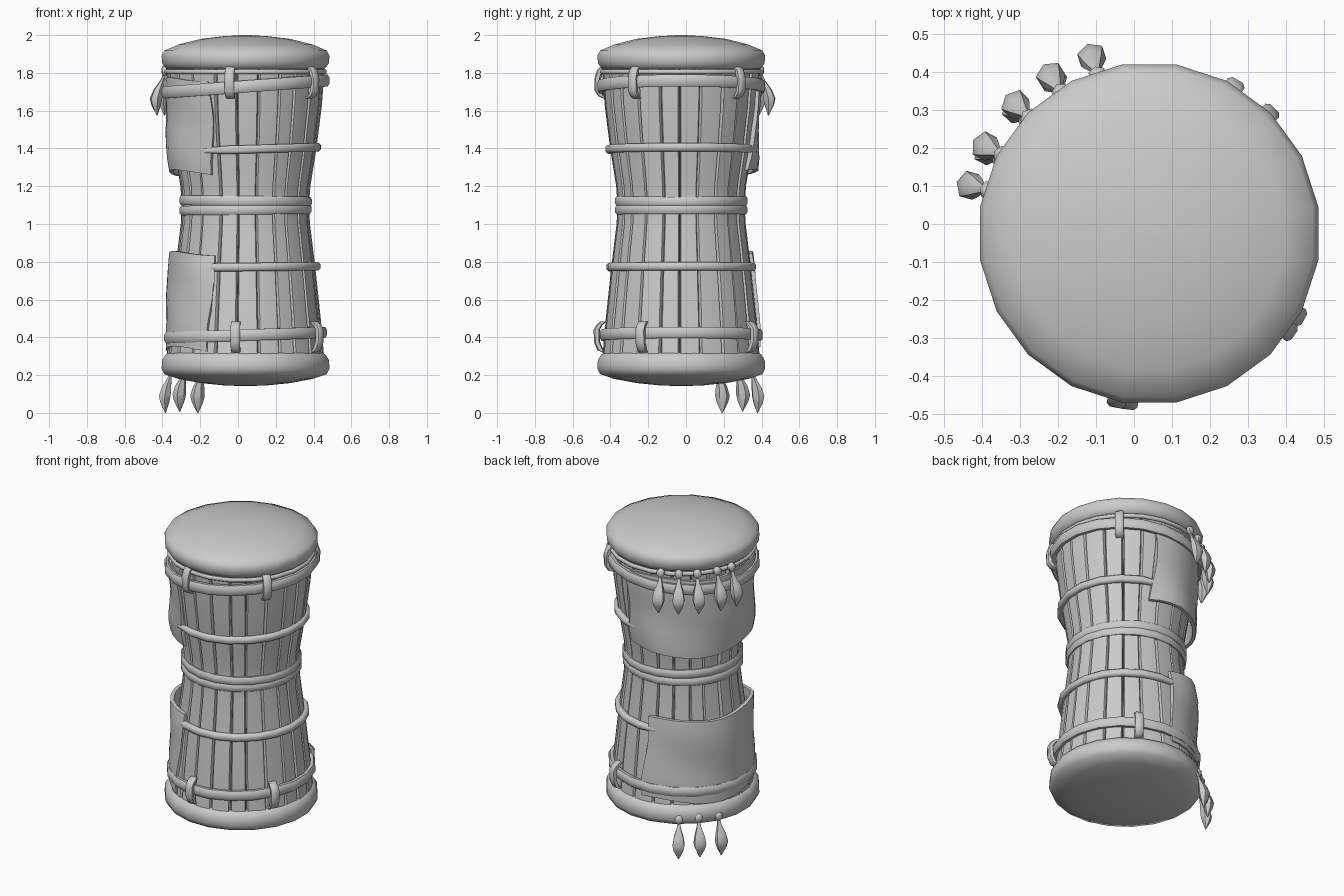
import bpy
import bmesh
import random
from math import sin, cos, pi, radians
from mathutils import Vector

random.seed(4)
if "Cube" in bpy.data.objects:
    bpy.data.objects.remove(bpy.data.objects["Cube"], do_unlink=True)

CX, CY = 0.04, -0.025      # drum axis
SIDES = 20

grey = bpy.data.materials.new("plain grey")
grey.use_nodes = True
COLOUR = (0.6, 0.6, 0.6, 1)
grey.diffuse_color = COLOUR
grey.node_tree.nodes["Principled BSDF"].inputs["Base Color"].default_value = COLOUR


def polar(r, deg, z):
    a = radians(deg)
    return Vector((CX + r * cos(a), CY + r * sin(a), z))


def loft(name, sections, closed=False, angle=35):
    """Skin a list of equal rings; cap the ends unless the loop is closed."""
    bm = bmesh.new()
    rings = [[bm.verts.new(p) for p in ring] for ring in sections]
    pairs = list(zip(rings, rings[1:]))
    if closed:
        pairs.append((rings[-1], rings[0]))
    n = len(rings[0])
    for a, b in pairs:
        for i in range(n):
            j = (i + 1) % n
            bm.faces.new((a[i], a[j], b[j], b[i]))
    if not closed:
        bm.faces.new(rings[0])
        bm.faces.new(rings[-1])
    bmesh.ops.recalc_face_normals(bm, faces=bm.faces)
    mesh = bpy.data.meshes.new(name)
    bm.to_mesh(mesh)
    bm.free()
    mesh.materials.append(grey)
    obj = bpy.data.objects.new(name, mesh)
    bpy.context.collection.objects.link(obj)
    bpy.ops.object.select_all(action="DESELECT")
    obj.select_set(True)
    bpy.context.view_layer.objects.active = obj
    bpy.ops.object.shade_smooth_by_angle(angle=radians(angle))
    return obj


# Hourglass body: (z, radius) profile
BODY = [(0.27, 0.415), (0.5, 0.395), (0.78, 0.365), (1.0, 0.338), (1.1, 0.333),
        (1.2, 0.34), (1.4, 0.372), (1.62, 0.4), (1.85, 0.418)]


def body(z):
    for (z0, r0), (z1, r1) in zip(BODY, BODY[1:]):
        if z <= z1:
            return r0 + (r1 - r0) * (z - z0) / (z1 - z0)
    return BODY[-1][1]


# Wooden staves with narrow grooves between them
COUNT = 22
step = 360 / COUNT
edges = [i * step + random.uniform(-2.5, 2.5) for i in range(COUNT)]
edges.append(edges[0] + 360)
for i in range(COUNT):
    a0, a1 = edges[i], edges[i + 1]
    mid = (a0 + a1) / 2
    lift = random.uniform(-0.004, 0.006)
    rings = []
    for z, r in BODY:
        r += lift
        rings.append([polar(r - 0.05, a0, z), polar(r - 0.012, a0 + 0.2, z),
                      polar(r, a0 + 1.2, z), polar(r, mid, z), polar(r, a1 - 1.2, z),
                      polar(r - 0.012, a1 - 0.2, z), polar(r - 0.05, a1, z)])
    loft(f"stave_{i + 1}", rings, angle=30)


# Domed drum skins
def skin(name, profile):
    loft(name, [[polar(r, 9 + 360 * i / SIDES, z) for i in range(SIDES)]
                for z, r in profile], angle=60)


skin("top_skin", [(1.815, 0.40), (1.825, 0.428), (1.85, 0.446), (1.89, 0.45),
                  (1.918, 0.435), (1.95, 0.36), (1.98, 0.24), (1.994, 0.12), (2.0, 0.02)])
skin("bottom_skin", [(0.32, 0.405), (0.31, 0.428), (0.28, 0.447), (0.235, 0.45),
                     (0.205, 0.435), (0.18, 0.36), (0.158, 0.24), (0.146, 0.12), (0.142, 0.02)])


# Straps: rounded section carried round the drum
def strap(name, r, z, thick, height, start=9, end=369, tilt=0.0):
    closed = end - start == 360
    n = max(6, round((end - start) / 18))
    rings = []
    for i in range(n if closed else n + 1):
        a = start + (end - start) * i / n
        shrink = 0.65 if not closed and i in (0, n) else 1
        zz = z + tilt * cos(radians(a))
        ring = []
        for sx, sz in ((-1, -0.6), (-0.4, -1), (0.5, -1), (1, -0.5),
                       (1, 0.5), (0.5, 1), (-0.4, 1), (-1, 0.6)):
            ring.append(polar(r + sx * thick, a, zz + sz * height * shrink))
        rings.append(ring)
    loft(name, rings, closed, angle=50)


strap("top_band", 0.43, 1.728, 0.02, 0.032, tilt=0.032)
strap("top_cord", 0.423, 1.806, 0.012, 0.012)
strap("upper_strap", 0.383, 1.395, 0.02, 0.022, -123, 83, 0.012)
strap("waist_band_upper", 0.338, 1.122, 0.017, 0.026, tilt=-0.004)
strap("waist_band_lower", 0.336, 1.075, 0.018, 0.025, tilt=0.004)
strap("lower_strap", 0.378, 0.772, 0.02, 0.022, -131, 101, 0.004)
strap("bottom_band", 0.416, 0.412, 0.02, 0.03, tilt=0.014)


# Loops holding the bands to the skins
def loop(name, a, z, low, high):
    rings = []
    for dz, r in ((low, 0.405), (low + 0.012, 0.432), (-0.035, 0.45), (0.03, 0.452),
                  (high - 0.02, 0.438), (high, 0.415)):
        ring = []
        for sr, sw in ((-1, -1), (0.4, -1), (1, -0.6), (1, 0.6), (0.4, 1), (-1, 1)):
            ring.append(polar(r + sr * 0.014, a + sw * 3.2, z + dz))
        rings.append(ring)
    loft(name, rings, angle=45)


for i, a in enumerate((259, 325, 45)):
    loop(f"top_loop_{i + 1}", a, 1.74, -0.075, 0.095)
for i, a in enumerate((263, 331, 60)):
    loop(f"bottom_loop_{i + 1}", a, 0.41, -0.09, 0.075)


# Hide patches wrapped round the back
def patch(name, start, end, bottom, top, radius):
    n, rows = 18, 7
    rings = []
    for i in range(n + 1):
        t = i / n
        a = start + (end - start) * t
        w = min(1, 0.15 + 5 * t, 0.15 + 5 * (1 - t))
        outer, inner = [], []
        for k in range(rows + 1):
            s = k / rows
            z0 = bottom + 0.018 * sin(9 * t + 1)
            z1 = top + 0.012 * sin(11 * t)
            z = z0 + (z1 - z0) * s
            skew = a + 2.5 * sin(5 * s + start) * abs(2 * t - 1)
            close = body(z) + 0.02
            r = close + w * max(0, radius + 0.006 * sin(7 * s + 8 * t) - close)
            rim = 0.008 if k in (0, rows) else 0
            outer.append(polar(r - rim, skew, z))
            inner.append(polar(r - 0.03, skew, z))
        rings.append(outer + inner[::-1])
    loft(name, rings, angle=45)


patch("upper_hide_patch", 74, 243, 1.27, 1.765, 0.418)
patch("lower_hide_patch", 92, 243, 0.335, 0.845, 0.417)


# Hanging feathers with a bead at the top
def blade(name, a, points, sides=6):
    rings = []
    for r, z, w in points:
        centre = polar(r, a, z)
        out = Vector((cos(radians(a)), sin(radians(a)), 0))
        side = Vector((-out.y, out.x, 0))
        rings.append([centre + out * (w * 0.85 * cos(2 * pi * k / sides))
                      + side * (w * sin(2 * pi * k / sides)) for k in range(sides)])
    loft(name, rings, angle=50)


def feather(name, a, r, z, lean):
    blade(name + "_bead", a, [(r, z + 0.03, 0.008), (r, z + 0.015, 0.025),
                              (r, z - 0.008, 0.025), (r + 0.005, z - 0.025, 0.009)])
    blade(name, a, [(r + 0.004, z - 0.018, 0.009), (r + 0.3 * lean, z - 0.05, 0.014),
                    (r + 0.75 * lean, z - 0.1, 0.032), (r + lean, z - 0.145, 0.04),
                    (r + lean, z - 0.18, 0.031), (r + 0.9 * lean, z - 0.235, 0.003)])


for i, a in enumerate((165, 152, 136, 122, 108)):
    feather(f"top_feather_{i + 1}", a, 0.44, 1.81, 0.05)
for i, a in enumerate((153, 137, 122)):
    feather(f"bottom_feather_{i + 1}", a, 0.44, 0.235 + 0.008 * (i % 2), 0.04)
